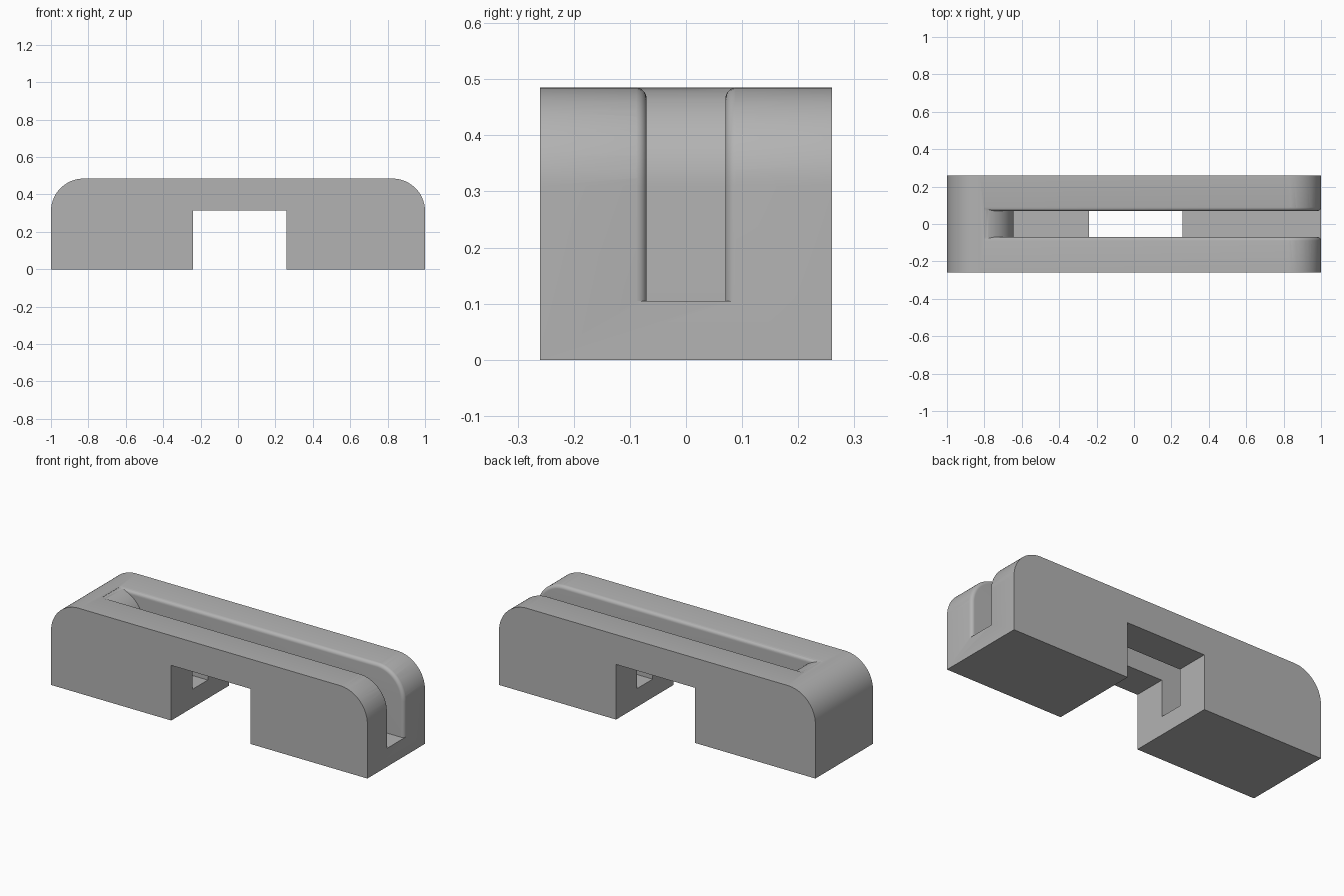
import bpy, bmesh, math

if "Cube" in bpy.data.objects:
    bpy.data.objects.remove(bpy.data.objects["Cube"])

H, W, R = 0.485, 0.26, 0.175      # height, half width, corner radius
FLOOR, SLOT, RIM = 0.105, 0.07, 0.02
N = 20


def arc(cx, cz, r, a0, a1):
    return [(cx + r * math.cos(math.radians(a0 + (a1 - a0) * i / N)),
             cz + r * math.sin(math.radians(a0 + (a1 - a0) * i / N))) for i in range(N + 1)]


def loft(name, sections):
    """Solid from (y, xz outline) sections with matching point counts."""
    bm = bmesh.new()
    rings = [[bm.verts.new((x, y, z)) for x, z in pts] for y, pts in sections]
    for a, b in zip(rings, rings[1:]):
        for i in range(len(a)):
            j = (i + 1) % len(a)
            bm.faces.new((a[i], a[j], b[j], b[i]))
    bm.faces.new(rings[0])
    bm.faces.new(rings[-1])
    bmesh.ops.recalc_face_normals(bm, faces=bm.faces)
    me = bpy.data.meshes.new(name)
    bm.to_mesh(me)
    bm.free()
    ob = bpy.data.objects.new(name, me)
    bpy.context.collection.objects.link(ob)
    return ob


def prism(name, pts, half):
    return loft(name, [(-half, pts), (half, pts)])


def boolean(ob, cutter, op):
    m = ob.modifiers.new(cutter.name, 'BOOLEAN')
    m.operation, m.object, m.solver = op, cutter, 'EXACT'
    bpy.context.view_layer.objects.active = ob
    bpy.ops.object.modifier_apply(modifier=m.name)
    cutter.hide_render = True
    bpy.data.objects.remove(cutter)


# Body with two rounded upper corners
body = prism("bridge_body", [(-1, 0), (1, 0)] + arc(1 - R, H - R, R, 0, 90)
             + arc(R - 1, H - R, R, 90, 180), W)

# Slot outline: rounded drop at the left end, open at the right end
slot = ([(-0.82 + R * math.sin(math.radians(6)), 0.7)] + arc(-0.82, H - R, R, 84, 0)
        + [(-0.82 + R, FLOOR), (1.2, FLOOR), (1.2, 0.7)])


# Rounded rim along the slot, following the top and right end
def rim_path(d):
    return ([(-0.95, 0.6), (-0.95, H - d)] + arc(1 - R, H - R, R - d, 90, 0)
            + [(1 - d, 0.05), (1.1, 0.05), (1.1, 0.6)])


half = [(SLOT + RIM + 0.0001, -0.0004)]
for k in range(9):
    t = math.radians(12 + 78 * k / 8)
    half.append((SLOT + RIM - RIM * math.sin(t), RIM - RIM * math.cos(t)))
rim = loft("rim_cutter", [(-y, rim_path(d)) for y, d in half]
           + [(y, rim_path(d)) for y, d in reversed(half)])
boolean(rim, prism("rim_limit", slot, 0.2), 'INTERSECT')
boolean(body, rim, 'DIFFERENCE')
boolean(body, prism("slot_cutter", slot, SLOT), 'DIFFERENCE')

# Square notch through the underside
boolean(body, prism("notch_cutter", [(-0.24, -0.1), (0.26, -0.1), (0.26, 0.315), (-0.24, 0.315)], 0.5),
        'DIFFERENCE')

# Colour and shading
grey = bpy.data.materials.new("plain grey")
grey.diffuse_color = (0.45, 0.45, 0.45, 1)
grey.use_nodes = True
grey.node_tree.nodes["Principled BSDF"].inputs["Base Color"].default_value = grey.diffuse_color
body.data.materials.clear()
body.data.materials.append(grey)
for p in body.data.polygons:
    p.material_index = 0
bpy.ops.object.select_all(action='DESELECT')
body.select_set(True)
bpy.context.view_layer.objects.active = body
bpy.ops.object.shade_smooth_by_angle(angle=math.radians(30))
